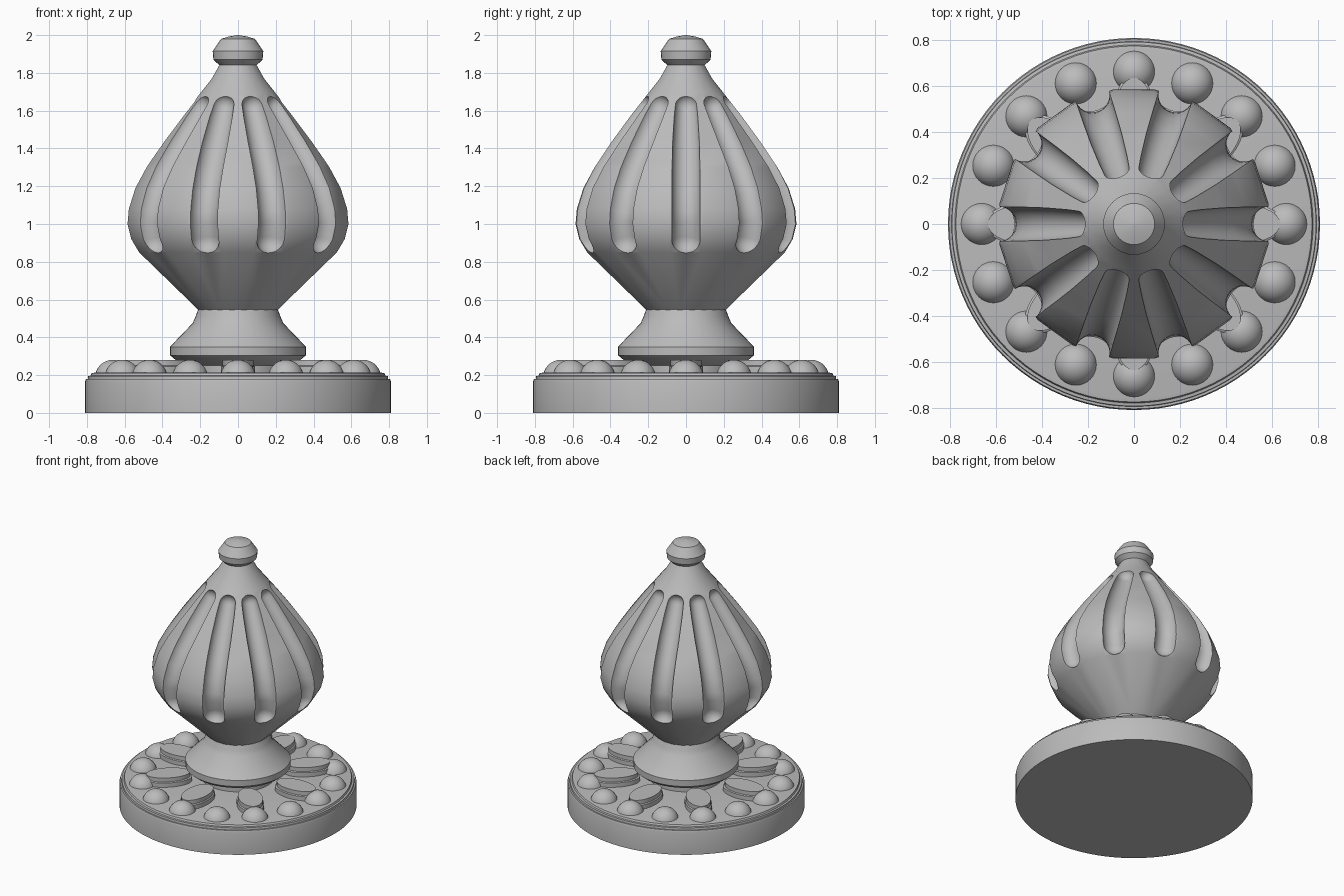
import bpy
import bmesh
from math import sin, cos, pi, radians
from mathutils import Matrix, Vector

if "Cube" in bpy.data.objects:
    bpy.data.objects.remove(bpy.data.objects["Cube"], do_unlink=True)

grey = bpy.data.materials.new("stone grey")
grey.use_nodes = True
grey.diffuse_color = (0.5, 0.5, 0.5, 1)
grey.node_tree.nodes["Principled BSDF"].inputs["Base Color"].default_value = (0.5, 0.5, 0.5, 1)


def make_object(name, bm):
    bmesh.ops.recalc_face_normals(bm, faces=bm.faces)
    mesh = bpy.data.meshes.new(name)
    bm.to_mesh(mesh)
    bm.free()
    mesh.materials.append(grey)
    obj = bpy.data.objects.new(name, mesh)
    bpy.context.collection.objects.link(obj)
    return obj


def smooth(obj, angle=30):
    bpy.ops.object.select_all(action="DESELECT")
    obj.select_set(True)
    bpy.context.view_layer.objects.active = obj
    bpy.ops.object.shade_smooth_by_angle(angle=radians(angle))


def loft(bm, rings):
    """Skin closed rings of points and cap both ends."""
    loops = [[bm.verts.new(p) for p in ring] for ring in rings]
    n = len(loops[0])
    for a, b in zip(loops, loops[1:]):
        for i in range(n):
            j = (i + 1) % n
            bm.faces.new((a[i], a[j], b[j], b[i]))
    bm.faces.new(loops[0][::-1])
    bm.faces.new(loops[-1])


def lathe(name, profile, sides, turn=0.0):
    bm = bmesh.new()
    loft(bm, [[(r * cos(turn + 2 * pi * i / sides), r * sin(turn + 2 * pi * i / sides), z)
               for i in range(sides)] for r, z in profile])
    return make_object(name, bm)


# Round plinth with a finely stepped, eased rim
smooth(lathe("plinth", [(0.81, 0), (0.81, 0.165), (0.805, 0.18), (0.795, 0.18), (0.793, 0.195),
                        (0.78, 0.197), (0.775, 0.21), (0.76, 0.213)], 96))

# Flared foot and neck under the bulb
smooth(lathe("foot", [(0.25, 0.2), (0.25, 0.25), (0.33, 0.28), (0.36, 0.305), (0.36, 0.35),
                      (0.24, 0.475), (0.225, 0.51), (0.21, 0.55)], 48))

# Ring of half-sunk beads
bm = bmesh.new()
for k in range(16):
    a = 2 * pi * k / 16
    bmesh.ops.create_uvsphere(bm, u_segments=32, v_segments=16, radius=0.094,
                              matrix=Matrix.Translation((0.663 * cos(a), 0.663 * sin(a), 0.187)))
smooth(make_object("beads", bm))

# Raised oval petals pointing outward
bm = bmesh.new()
for k in range(8):
    spin = Matrix.Rotation(2 * pi * k / 8, 3, "Z")
    rings = []
    for scale, z in ((1, 0.2), (1, 0.245), (0.92, 0.25), (0.92, 0.28)):
        rings.append([spin @ Vector((0.485 + 0.165 * scale * cos(t), 0.09 * scale * sin(t), z))
                      for t in (2 * pi * i / 32 for i in range(32))])
    loft(bm, rings)
smooth(make_object("petals", bm))

# Bulb body
bulb = lathe("bulb", [(0.212, 0.545), (0.53, 0.85), (0.572, 0.92), (0.592, 1.0), (0.585, 1.08),
                      (0.55, 1.19), (0.49, 1.3), (0.395, 1.44), (0.295, 1.575), (0.2, 1.695),
                      (0.14, 1.77), (0.095, 1.85)], 20, pi / 20)

# Round-ended flute cutters following the bulb outline
path = [Vector((r, 0, z)) for r, z in ((0.562, 0.91), (0.59, 1.0), (0.585, 1.08), (0.555, 1.19),
                                       (0.495, 1.3), (0.4, 1.44), (0.3, 1.575), (0.255, 1.635))]
radii = [0.075, 0.076, 0.076, 0.076, 0.075, 0.072, 0.064, 0.058]
tangents = [(path[min(i + 1, 7)] - path[max(i - 1, 0)]).normalized() for i in range(8)]
stations = []
for q in range(1, 6):
    t = pi / 2 * q / 6
    stations.append((path[0] - tangents[0] * radii[0] * cos(t), radii[0] * sin(t), tangents[0]))
stations += list(zip(path, radii, tangents))
for q in range(5, 0, -1):
    t = pi / 2 * q / 6
    stations.append((path[-1] + tangents[-1] * radii[-1] * cos(t), radii[-1] * sin(t), tangents[-1]))
bm = bmesh.new()
for k in range(10):
    spin = Matrix.Rotation(2 * pi * k / 10, 3, "Z")
    rings = []
    for p, r, t in stations:
        side = Vector((0, 1, 0))
        out = side.cross(t)
        rings.append([spin @ (p + side * r * cos(u) + out * r * sin(u))
                      for u in (2 * pi * i / 24 for i in range(24))])
    loft(bm, rings)
cutter = make_object("flute_cutter", bm)
cutter.hide_render = True

cut = bulb.modifiers.new("flutes", "BOOLEAN")
cut.operation = "DIFFERENCE"
cut.solver = "EXACT"
cut.object = cutter
bpy.ops.object.select_all(action="DESELECT")
bulb.select_set(True)
bpy.context.view_layer.objects.active = bulb
bpy.ops.object.modifier_apply(modifier=cut.name)
bpy.data.objects.remove(cutter, do_unlink=True)
smooth(bulb)

# Small turned knob on top
smooth(lathe("knob", [(0.098, 1.84), (0.13, 1.87), (0.134, 1.915), (0.09, 1.98), (0.05, 1.992),
                      (0.004, 2.0)], 32), 25)
